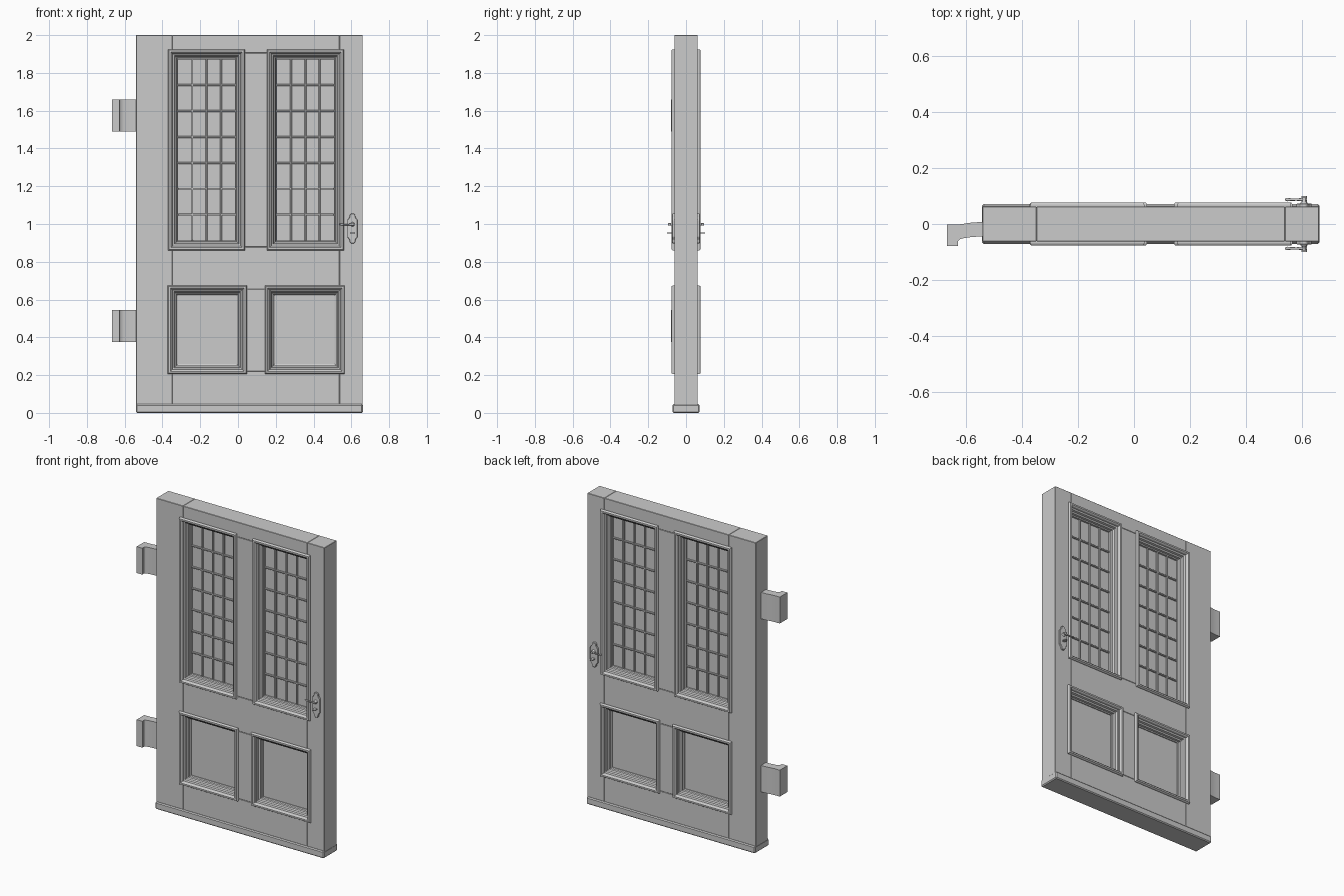
import bpy, bmesh, math

if "Cube" in bpy.data.objects:
    bpy.data.objects.remove(bpy.data.objects["Cube"])


def finish(name, bm, bevel=0.0, smooth=None):
    bmesh.ops.recalc_face_normals(bm, faces=bm.faces)
    me = bpy.data.meshes.new(name)
    bm.to_mesh(me)
    bm.free()
    ob = bpy.data.objects.new(name, me)
    bpy.context.collection.objects.link(ob)
    if bevel:
        m = ob.modifiers.new("bevel", 'BEVEL')
        m.width, m.segments = bevel, 1
    if smooth:
        bpy.ops.object.select_all(action='DESELECT')
        ob.select_set(True)
        bpy.context.view_layer.objects.active = ob
        bpy.ops.object.shade_smooth_by_angle(angle=math.radians(smooth))
    return ob


def prism(name, pts, axis, a, b, bevel=0.0, smooth=None):
    """Extrude a 2D outline along y (outline x,z) or z (outline x,y)."""
    bm = bmesh.new()
    def place(p, t):
        return (p[0], t, p[1]) if axis == 'y' else (p[0], p[1], t)
    lo = [bm.verts.new(place(p, a)) for p in pts]
    hi = [bm.verts.new(place(p, b)) for p in pts]
    n = len(pts)
    bm.faces.new(lo)
    bm.faces.new(hi)
    for i in range(n):
        j = (i + 1) % n
        bm.faces.new((lo[i], lo[j], hi[j], hi[i]))
    return finish(name, bm, bevel, smooth)


def box(name, x0, x1, y0, y1, z0, z1, bevel=0.0):
    return prism(name, [(x0, z0), (x1, z0), (x1, z1), (x0, z1)], 'y', y0, y1, bevel)


def moulding(name, x0, x1, z0, z1, half):
    """Mitred frame: (inset, depth) half profile mirrored to the back."""
    prof = [(i, -d) for i, d in half] + [(i, d) for i, d in reversed(half)]
    bm = bmesh.new()
    rings = [[bm.verts.new(v) for v in ((x0 + i, y, z0 + i), (x1 - i, y, z0 + i),
                                        (x1 - i, y, z1 - i), (x0 + i, y, z1 - i))]
             for i, y in prof]
    for k in range(len(rings)):
        r, s = rings[k], rings[(k + 1) % len(rings)]
        for c in range(4):
            d = (c + 1) % 4
            bm.faces.new((r[c], r[d], s[d], s[c]))
    return finish(name, bm, smooth=25)


T = 0.062
# Stiles, rails and mullions of the door leaf
box("hinge_stile", -0.54, -0.348, -T, T, 0.02, 2.0, 0.002)
box("lock_stile", 0.538, 0.66, -T, T, 0.02, 2.0, 0.002)
for nm, z0, z1 in (("top_rail", 1.905, 2.0), ("middle_rail", 0.655, 0.878), ("bottom_rail", 0.02, 0.22)):
    box(nm, -0.348, 0.538, -T, T, z0, z1, 0.002)
for nm, z0, z1 in (("upper_mullion", 0.878, 1.905), ("lower_mullion", 0.22, 0.655)):
    box(nm, 0.018, 0.172, -T, T, z0, z1, 0.002)

# Weather board around the foot
box("base_board", -0.541, 0.661, -0.071, 0.071, 0.0, 0.046, 0.006)

# Stepped mouldings for windows and panels
HALF = [(0.024, 0.05), (0, 0.055), (0, 0.069), (0.005, 0.077), (0.015, 0.077), (0.021, 0.071),
        (0.024, 0.06), (0.033, 0.056), (0.037, 0.045), (0.045, 0.04), (0.047, 0.028),
        (0.053, 0.024), (0.053, 0.005)]
for side, x0, x1 in (("left", -0.37, 0.037), ("right", 0.153, 0.56)):
    z0, z1 = 0.86, 1.925
    moulding(side + "_window_frame", x0, x1, z0, z1, HALF)
    gx0, gx1, gz0, gz1 = x0 + 0.052, x1 - 0.052, z0 + 0.052, z1 - 0.052
    box(side + "_glass", gx0, gx1, -0.012, 0.012, gz0, gz1)
    # Glazing bars: four columns by seven rows
    for i in range(1, 4):
        x = gx0 + (gx1 - gx0) * i / 4
        box(side + "_upright_bar", x - 0.005, x + 0.005, -0.022, 0.022, gz0, gz1, 0.002)
    for i in range(1, 7):
        z = gz0 + (gz1 - gz0) * i / 7
        box(side + "_cross_bar", gx0, gx1, -0.021, 0.021, z - 0.005, z + 0.005, 0.002)

for side, x0, x1 in (("left", -0.372, 0.047), ("right", 0.142, 0.565)):
    moulding(side + "_panel_frame", x0, x1, 0.205, 0.675, HALF)
    box(side + "_panel", x0 + 0.052, x1 - 0.052, -0.018, 0.018, 0.257, 0.623)

# Curved hinge leaves
HINGE = [(-0.667, -0.002), (-0.63, -0.002), (-0.605, 0.001), (-0.58, 0.005), (-0.53, 0.008),
         (-0.53, -0.044), (-0.575, -0.046), (-0.605, -0.05), (-0.62, -0.054), (-0.627, -0.062),
         (-0.627, -0.079), (-0.667, -0.079)]
for nm, z0 in (("upper_hinge", 1.49), ("lower_hinge", 0.375)):
    prism(nm, HINGE, 'z', z0, z0 + 0.17, smooth=40)

# Door furniture on both faces
CX, CZ = 0.606, 0.976
quarter = [(0.027, 0.045), (0.021, 0.052), (0.016, 0.06), (0.014, 0.072), (0.008, 0.079)]
right = [(x, -z) for x, z in reversed(quarter)] + quarter
outline = [(CX + x, CZ + z) for x, z in right] + [(CX - x, CZ + z) for x, z in reversed(right)]


def round_bar(name, path, bevel):
    cu = bpy.data.curves.new(name, 'CURVE')
    cu.dimensions = '3D'
    cu.bevel_depth, cu.bevel_resolution, cu.use_fill_caps = bevel, 2, True
    sp = cu.splines.new('POLY')
    sp.points.add(len(path) - 1)
    for p, (x, y, z, r) in zip(sp.points, path):
        p.co, p.radius = (x, y, z, 1), r
    sp.use_smooth = True
    bpy.context.collection.objects.link(bpy.data.objects.new(name, cu))


for side, s in (("front", -1), ("back", 1)):
    prism(side + "_handle_plate", outline, 'y', s * 0.058, s * 0.073, 0.002)
    round_bar(side + "_handle_spindle", [(CX, s * y, 0.998, r) for y, r in
              ((0.07, 1.5), (0.077, 1.5), (0.078, 0.9), (0.094, 0.9))], 0.008)
    round_bar(side + "_handle_lever", [(x, s * 0.087, z, r) for x, z, r in
              ((0.616, 0.998, 1.1), (0.6, 0.998, 1.2), (0.58, 0.996, 0.8), (0.56, 0.996, 0.9),
               (0.546, 0.998, 1.2), (0.538, 0.999, 0.6))], 0.005)
    box(side + "_thumb_turn", CX - 0.01, CX + 0.01, s * 0.07, s * 0.1, 0.95, 0.956, 0.001)
